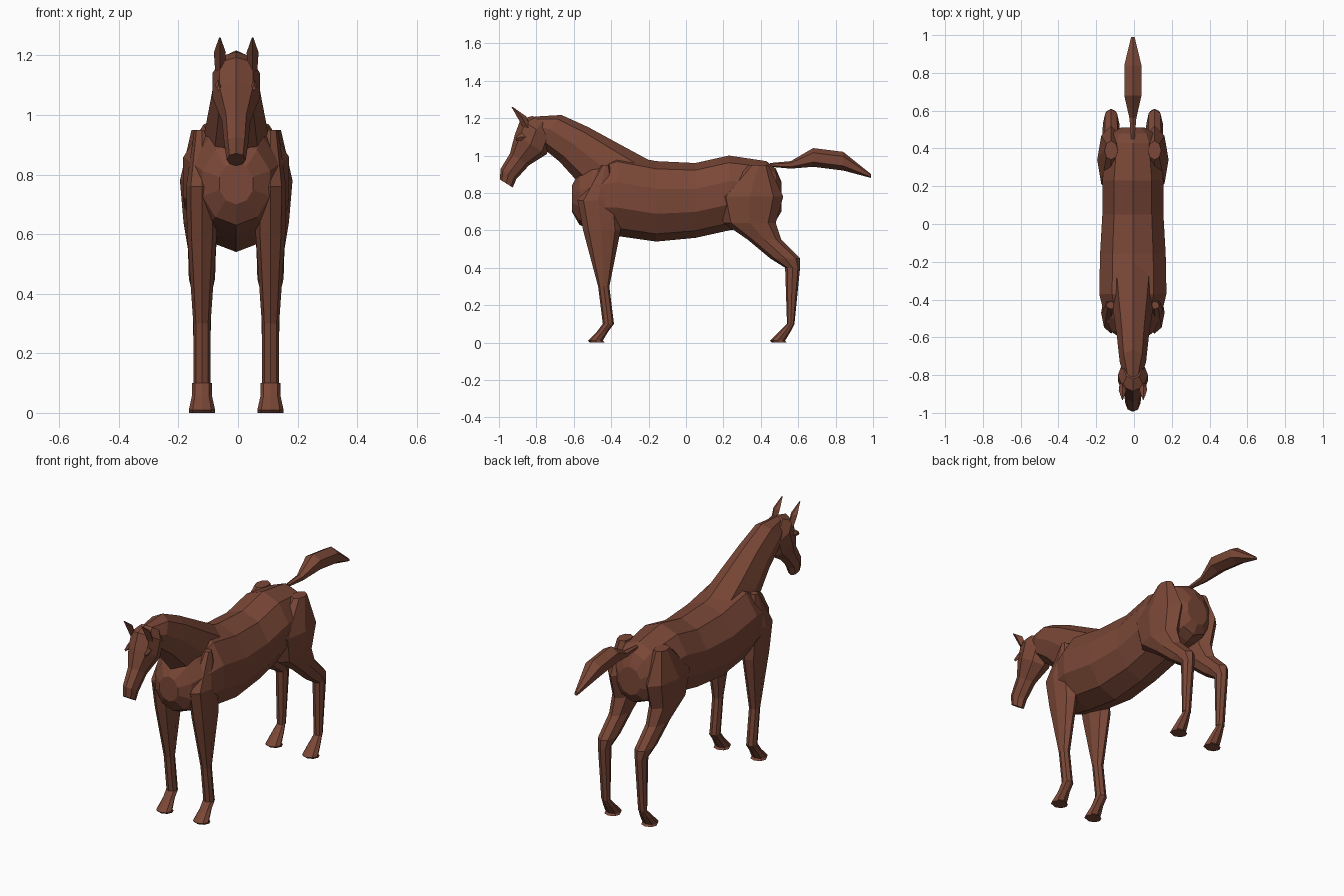
import bpy, bmesh, math
from mathutils import Vector

cube = bpy.data.objects.get("Cube")
if cube:
    bpy.data.objects.remove(cube, do_unlink=True)

coat_colour = (0.195, 0.064, 0.038, 1)
coat = bpy.data.materials.new("chestnut brown")
coat.use_nodes = True
coat.diffuse_color = coat_colour
coat.node_tree.nodes["Principled BSDF"].inputs["Base Color"].default_value = coat_colour

# Directions in which the cross-sections of a part are measured
UPWARD = Vector((0, 0, 1))
FORWARD = Vector((0, -1, 0))
NECK_TILT = Vector((0, 5, 6)).normalized()
HEAD_TILT = Vector((0, -8, 5)).normalized()

# The animal leans very slightly to its right
LEAN = -.006


def skin(name, joints, across, flare, base=0, x=0, sides=8):
    """Skin oval rings along joints (y, z, radius); half width is base + flare * radius."""
    bm = bmesh.new()
    rings = []
    for y, z, radius in joints:
        centre = Vector((x + LEAN, y, z))
        sideways = Vector((base + flare * radius, 0, 0))
        ring = []
        for step in range(sides):
            angle = math.tau * step / sides
            offset = across * radius * math.cos(angle) + sideways * math.sin(angle)
            ring.append(bm.verts.new(centre + offset))
        rings.append(ring)
    for ring, following in zip(rings, rings[1:]):
        for step in range(sides):
            after = (step + 1) % sides
            bm.faces.new((ring[step], ring[after], following[after], following[step]))
    bm.faces.new(rings[0])
    bm.faces.new(rings[-1])
    bmesh.ops.recalc_face_normals(bm, faces=bm.faces)
    mesh = bpy.data.meshes.new(name)
    bm.to_mesh(mesh)
    bm.free()
    mesh.materials.append(coat)
    bpy.context.collection.objects.link(bpy.data.objects.new(name, mesh))


def leg(name, joints, x):
    """A leg narrowing to its fetlock, with the hoof stepping forward from there."""
    skin(name, joints, FORWARD, flare=.3, base=.02, x=x)
    y, z, radius = joints[-1]
    hoof = [(y, z, radius), (y - .03, .06, .03), (y - .07, .01, .04), (y - .06, 0, .04)]
    skin(name.replace("leg", "hoof"), hoof, FORWARD, flare=1.1, x=x)


# Barrel, from chest to rump
barrel = [(-.61, .77, .07), (-.57, .77, .14), (-.5, .78, .18), (-.37, .79, .22),
          (-.16, .755, .215), (.05, .76, .2), (.23, .8, .2), (.43, .8, .17),
          (.48, .79, .14), (.51, .78, .08)]
skin("body", barrel, UPWARD, flare=.85, sides=10)

# Neck, from withers to poll
neck = [(-.3, .83, .18), (-.46, .95, .15), (-.6, 1.06, .12), (-.73, 1.14, .1), (-.84, 1.17, .05)]
skin("neck", neck, NECK_TILT, flare=.7)

# Head, from poll to muzzle
head = [(-.77, 1.18, .06), (-.8, 1.14, .1), (-.83, 1.06, .1),
        (-.89, .98, .06), (-.95, .9, .05), (-.96, .85, .04)]
skin("head", head, HEAD_TILT, flare=.8)

# Tail, held out behind
tail = [(.45, .95, .01), (.56, .95, .02), (.68, .99, .05), (.84, .97, .05), (.99, .89, .01)]
skin("tail", tail, UPWARD, flare=1.05, sides=6)

# Paired parts
foreleg = [(-.43, .95, .02), (-.47, .76, .11), (-.45, .6, .1), (-.44, .3, .03), (-.415, .1, .03)]
hind_leg = [(.39, .95, .05), (.34, .78, .18), (.34, .64, .14), (.42, .55, .09),
            (.53, .45, .08), (.57, .4, .04), (.56, .1, .02)]
ear = [(-.85, 1.15, .02), (-.88, 1.21, .025), (-.93, 1.26, .003)]
brow = [(-.91, 1.09, .01), (-.88, 1.1, .02), (-.85, 1.1, .01)]
for label, side in (("left", 1), ("right", -1)):
    leg(label + "_front_leg", foreleg, x=.115 * side)
    leg(label + "_hind_leg", hind_leg, x=.115 * side)
    skin(label + "_ear", ear, FORWARD, flare=.8, x=.055 * side, sides=4)
    skin(label + "_brow", brow, UPWARD, flare=.6, x=.06 * side, sides=4)
